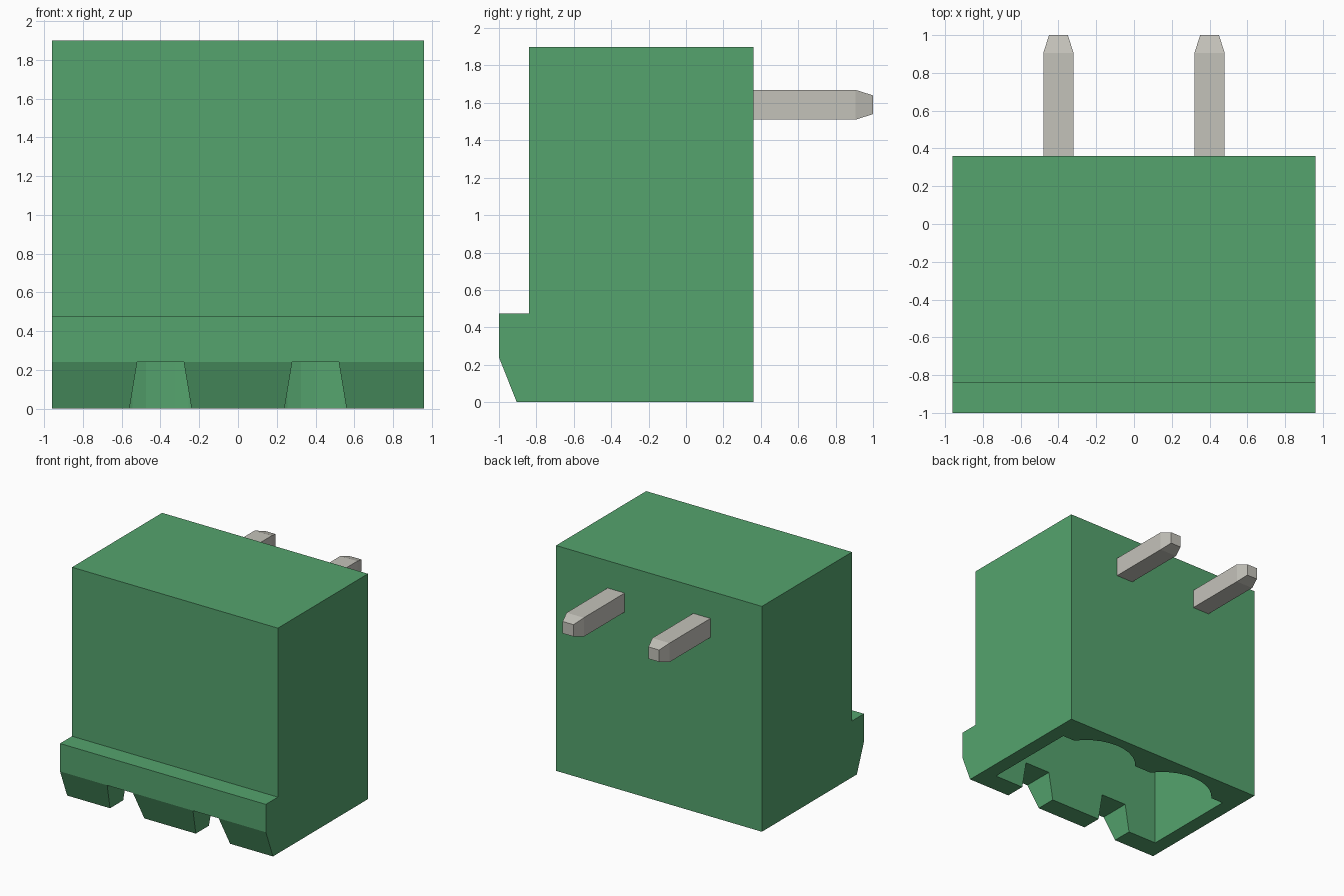
import bpy
import bmesh
import math
from mathutils import Vector

cube = bpy.data.objects.get("Cube")
if cube:
    bpy.data.objects.remove(cube, do_unlink=True)


def material(name, rgb):
    mat = bpy.data.materials.new(name)
    mat.use_nodes = True
    mat.diffuse_color = (*rgb, 1)
    bsdf = next(n for n in mat.node_tree.nodes if n.type == 'BSDF_PRINCIPLED')
    bsdf.inputs["Base Color"].default_value = (*rgb, 1)
    return mat


green = material("green plastic", (0.09, 0.37, 0.155))
metal = material("pin metal", (0.55, 0.54, 0.49))


def finish(name, bm, mat):
    bmesh.ops.recalc_face_normals(bm, faces=bm.faces)
    mesh = bpy.data.meshes.new(name)
    bm.to_mesh(mesh)
    bm.free()
    mesh.materials.append(mat)
    obj = bpy.data.objects.new(name, mesh)
    bpy.context.collection.objects.link(obj)
    return obj


def prism(name, points, offset, mat):
    """Extrude a closed outline of 3D points along an offset."""
    bm = bmesh.new()
    face = bm.faces.new([bm.verts.new(p) for p in points])
    new = bmesh.ops.extrude_face_region(bm, geom=[face])["geom"]
    moved = [v for v in new if isinstance(v, bmesh.types.BMVert)]
    bmesh.ops.translate(bm, verts=moved, vec=Vector(offset))
    return finish(name, bm, mat)


def cut(target, cutter):
    mod = target.modifiers.new("cut", 'BOOLEAN')
    mod.operation = 'DIFFERENCE'
    mod.solver = 'EXACT'
    mod.object = cutter
    cutter.hide_render = True
    bpy.context.view_layer.objects.active = target
    bpy.ops.object.modifier_apply(modifier=mod.name)
    bpy.data.objects.remove(cutter, do_unlink=True)


HALF_W = 0.96
PIN_X = 0.40
PIN_Y = -0.13

# Housing: side profile with the front lip, extruded across the width
profile = [(0.36, 0), (0.36, 1.9), (-0.84, 1.9), (-0.84, 0.475),
           (-1.0, 0.475), (-1.0, 0.24), (-0.905, 0)]
housing = prism("housing", [(-HALF_W, y, z) for y, z in profile],
                (2 * HALF_W, 0, 0), green)

# Socket: rectangle with two round bulges along its back wall
outline = [(-0.835, 0.11), (-0.835, -0.73), (0.835, -0.73), (0.835, 0.11)]
radius = 0.4
start = math.asin((0.11 - PIN_Y) / radius)
for cx in (PIN_X, -PIN_X):
    for i in range(11):
        a = start + (math.pi - 2 * start) * i / 10
        outline.append((cx + radius * math.cos(a), PIN_Y + radius * math.sin(a)))
cut(housing, prism("socket_cutter", [(x, y, -0.1) for x, y in outline],
                   (0, 0, 1.55), green))

# Tapered notches through the front wall
for cx in (-PIN_X, PIN_X):
    notch = [(-0.17, -0.06), (0.17, -0.06), (0.12, 0.24), (-0.12, 0.24)]
    cut(housing, prism("notch_cutter", [(cx + x, -1.1, z) for x, z in notch],
                       (0, 0.7, 0), green))


# Bent square pins: (centre y, centre z, half width, cross direction y, z)
def bent_pin(name, x):
    path = [(1.0, 1.59, 0.05, 0, 1), (0.905, 1.59, 0.08, 0, 1),
            (PIN_Y, 1.59, 0.08, -1, 1),
            (PIN_Y, 0.5, 0.08, -1, 0), (PIN_Y, 0.4, 0.05, -1, 0)]
    bm = bmesh.new()
    rings = []
    for y, z, h, ny, nz in path:
        rings.append([bm.verts.new((x + sx * h, y + s * h * ny, z + s * h * nz))
                      for sx, s in ((-1, -1), (1, -1), (1, 1), (-1, 1))])
    for a, b in zip(rings, rings[1:]):
        for i in range(4):
            j = (i + 1) % 4
            bm.faces.new((a[i], a[j], b[j], b[i]))
    bm.faces.new(rings[0])
    bm.faces.new(rings[-1])
    return finish(name, bm, metal)


bent_pin("left_pin", PIN_X)
bent_pin("right_pin", -PIN_X)
